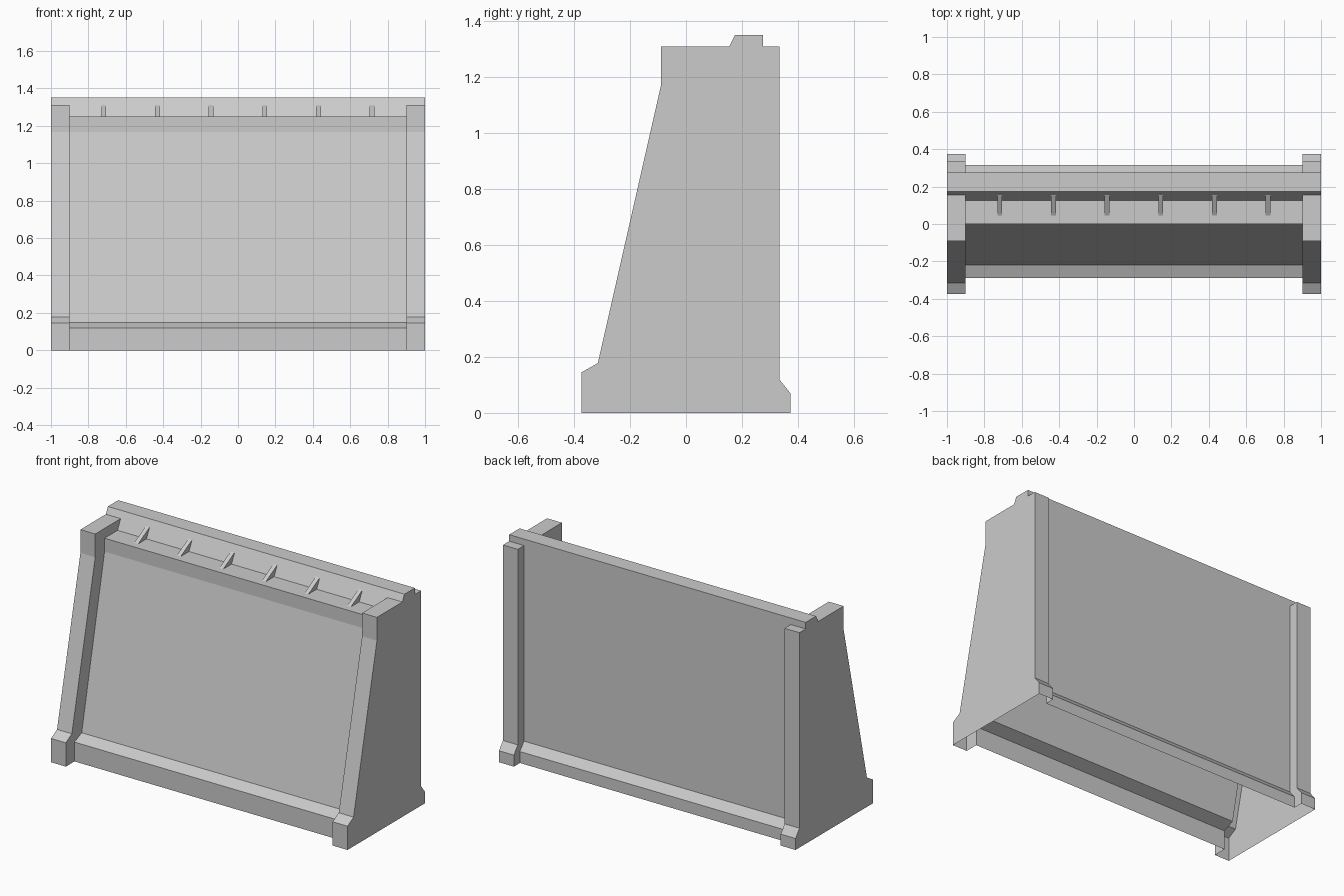
import bpy
import bmesh

cube = bpy.data.objects.get("Cube")
if cube:
    bpy.data.objects.remove(cube, do_unlink=True)

grey = bpy.data.materials.new("plain_grey")
grey.use_nodes = True
colour = (0.6, 0.6, 0.6, 1)
grey.diffuse_color = colour
grey.node_tree.nodes["Principled BSDF"].inputs["Base Color"].default_value = colour


def loft(name, stations, cap=True, closed=False):
    """Join matching (y, z) profiles placed at successive x positions."""
    bm = bmesh.new()
    rings = [[bm.verts.new((x, y, z)) for y, z in profile] for x, profile in stations]
    count = len(rings[0])
    for a, b in zip(rings, rings[1:]):
        for i in range(count if closed else count - 1):
            j = (i + 1) % count
            bm.faces.new((a[i], a[j], b[j], b[i]))
    if cap:
        bm.faces.new(rings[0][::-1])
        bm.faces.new(rings[-1])
    bmesh.ops.remove_doubles(bm, verts=bm.verts, dist=0.0005)
    bmesh.ops.recalc_face_normals(bm, faces=bm.faces)
    mesh = bpy.data.meshes.new(name)
    bm.to_mesh(mesh)
    bm.free()
    mesh.materials.append(grey)
    obj = bpy.data.objects.new(name, mesh)
    bpy.context.collection.objects.link(obj)
    return obj


# Profiles run from the front foot over the top rail to the back foot
post = [(-.373, 0), (-.373, .145), (-.315, .178), (-.09, 1.168), (-.09, 1.31),
        (.155, 1.31), (.175, 1.35), (.275, 1.35), (.275, 1.31),
        (.335, 1.31), (.335, .118), (.373, .07), (.373, 0)]
panel = [(-.29, 0), (-.29, .118), (-.22, .148), (0, 1.168), (0, 1.25),
         (.125, 1.25), (.175, 1.35), (.275, 1.35), (.275, 1.31),
         (.275, 1.31), (.275, .118), (.315, .07), (.315, 0)]

# Hollow body, open underneath, with a thicker post at each end
loft("body_shell", [(-1, post), (-.9, post), (-.9, panel),
                    (.9, panel), (.9, post), (1, post)])

# Row of small wedge ribs on the top ledge
wedge = [(.045, 1.25), (.155, 1.31), (.125, 1.25)]
for i in range(6):
    x = -.718 + i * .287
    loft(f"ledge_rib_{i + 1}", [(x - .013, wedge), (x + .013, wedge)], closed=True)
